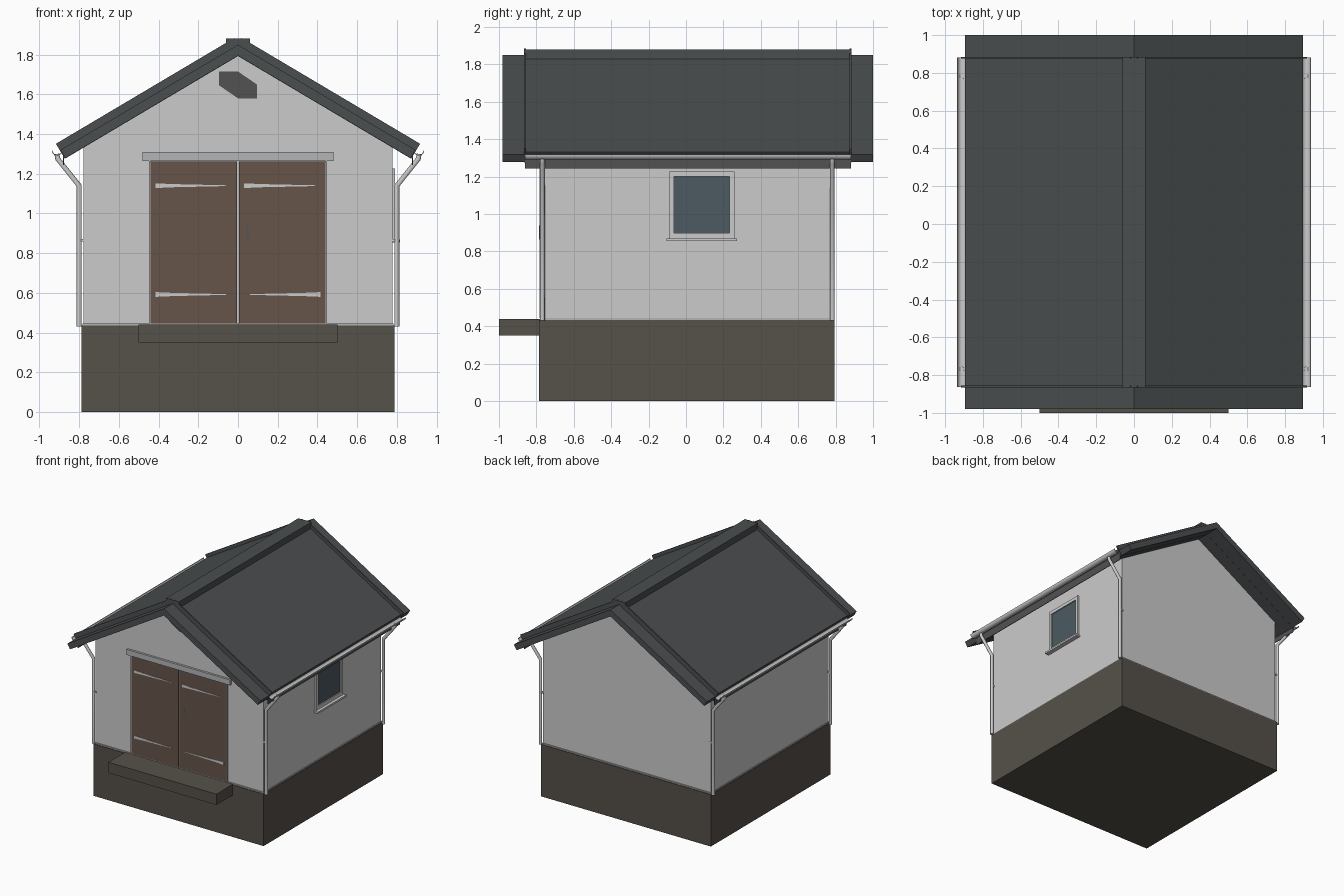
import bpy, bmesh, math
from mathutils import Vector

if "Cube" in bpy.data.objects:
    bpy.data.objects.remove(bpy.data.objects["Cube"])

SLOPE = 0.593
L = math.hypot(1, SLOPE)


def mat(name, c):
    m = bpy.data.materials.new(name)
    m.diffuse_color = (*c, 1)
    m.use_nodes = True
    m.node_tree.nodes["Principled BSDF"].inputs["Base Color"].default_value = m.diffuse_color
    return m


STONE = mat("stone", (0.092, 0.082, 0.067))
SLATE = mat("slate", (0.070, 0.077, 0.080))
DARK = mat("dark_grey", (0.085, 0.085, 0.088))
WOOD = mat("brown_wood", (0.135, 0.090, 0.068))
GLASS = mat("glass", (0.075, 0.100, 0.122))
TRIM = mat("trim", (0.45, 0.46, 0.47))


def finish(name, bm, m=None):
    bmesh.ops.recalc_face_normals(bm, faces=bm.faces)
    me = bpy.data.meshes.new(name)
    bm.to_mesh(me)
    bm.free()
    ob = bpy.data.objects.new(name, me)
    bpy.context.collection.objects.link(ob)
    if m:
        me.materials.append(m)
    return ob


def box(name, x, y, z, m=None):
    bm = bmesh.new()
    bmesh.ops.create_cube(bm, size=1)
    for v in bm.verts:
        v.co = [(a + b) / 2 + c * (b - a) for c, (a, b) in zip(v.co, (x, y, z))]
    return finish(name, bm, m)


def prism(name, pts, y0, y1, m=None):
    """Extrude an x-z outline along y."""
    bm = bmesh.new()
    f = bm.faces.new([bm.verts.new((x, y0, z)) for x, z in pts])
    r = bmesh.ops.extrude_face_region(bm, geom=[f])
    vs = [g for g in r["geom"] if isinstance(g, bmesh.types.BMVert)]
    bmesh.ops.translate(bm, verts=vs, vec=(0, y1 - y0, 0))
    # restore the starting cap if the extrusion consumed it
    bmesh.ops.holes_fill(bm, edges=[e for e in bm.edges if e.is_boundary], sides=0)
    return finish(name, bm, m)


def smooth(ob):
    bpy.ops.object.select_all(action='DESELECT')
    ob.select_set(True)
    bpy.context.view_layer.objects.active = ob
    bpy.ops.object.shade_smooth_by_angle(angle=math.radians(40))


def tube(name, pts, r, m=None, n=10):
    """Round pipe swept along points in an x-z plane."""
    bm = bmesh.new()
    pts = [Vector(p) for p in pts]
    rings = []
    for i, p in enumerate(pts):
        a = (p - pts[i - 1]).normalized() if i else (pts[1] - p).normalized()
        b = (pts[i + 1] - p).normalized() if i < len(pts) - 1 else a
        t = (a + b).normalized()
        side = Vector((0, 1, 0))
        up = t.cross(side) / max(t.dot(a), 0.5)
        rings.append([bm.verts.new(p + r * (math.cos(k * math.tau / n) * side
                                            + math.sin(k * math.tau / n) * up)) for k in range(n)])
    for r0, r1 in zip(rings, rings[1:]):
        for k in range(n):
            bm.faces.new((r0[k], r0[(k + 1) % n], r1[(k + 1) % n], r1[k]))
    bm.faces.new(rings[0])
    bm.faces.new(rings[-1])
    smooth(finish(name, bm, m))


# Plinth, damp course, walls and front step
box("plinth", (-0.787, 0.787), (-0.785, 0.795), (0, 0.435), STONE)
box("damp_course", (-0.782, 0.782), (-0.78, 0.79), (0.435, 0.445), TRIM)
prism("walls", [(-0.778, 0.445), (0.778, 0.445), (0.778, 1.37), (0, 1.82), (-0.778, 1.37)],
      -0.772, 0.782)
box("front_step", (-0.5, 0.5), (-1.0, -0.78), (0.35, 0.44), STONE)


# Roof: deck reaching the gable ends, thin covering, raised verge trims
def slab(name, s, x0, x1, apex, t, y0, y1, m):
    n = (t * SLOPE / L, t / L)
    top = [(x0, apex - SLOPE * x0), (x1, apex - SLOPE * x1)]
    low = [(max(x - n[0], 0), z - n[1] + SLOPE * min(x - n[0], 0)) for x, z in reversed(top)]
    prism(name, [(s * x, z) for x, z in top + low], y0, y1, m)


for s, side in ((1, "right"), (-1, "left")):
    slab("roof_deck_" + side, s, 0.0, 0.894, 1.85, 0.048, -0.98, 1.0, SLATE)
    slab("roof_covering_" + side, s, 0.0, 0.896, 1.864, 0.02, -0.855, 0.875, SLATE)
    for end, y in (("front", -0.865), ("back", 0.875)):
        slab(f"verge_trim_{end}_{side}", s, 0.018, 0.917, 1.895, 0.088, y, y + 0.01, SLATE)
    # Thin fascia sheet behind the gutter
    box("fascia_" + side, sorted((s * 0.876, s * 0.881)), (-0.862, 0.882), (1.243, 1.32), DARK)

    # Half-round gutter with wall thickness
    arc = [math.pi + k * math.pi / 10 for k in range(11)]
    cx, cz, r = 0.911, 1.318, 0.027
    outline = [(cx + r * math.cos(a), cz + r * math.sin(a)) for a in arc]
    outline += [(cx + (r - 0.004) * math.cos(a), cz + (r - 0.004) * math.sin(a))
                for a in reversed(arc)]
    smooth(prism("gutter_" + side, [(s * x, z) for x, z in outline], -0.862, 0.882))

    # Downpipes at each corner
    for y, end in ((-0.768, "front"), (0.782, "back")):
        tube(f"downpipe_{end}_{side}",
             [(s * 0.912, y, 1.30), (s * 0.908, y, 1.275), (s * 0.80, y, 1.14),
              (s * 0.80, y, 0.43)], 0.013)
        box(f"pipe_clip_{end}_{side}", sorted((s * 0.77, s * 0.80)),
            (y - 0.008, y + 0.008), (0.86, 0.872))

# Flat ridge cap
box("ridge_cap", (-0.06, 0.06), (-0.865, 0.885), (1.829, 1.88), SLATE)

# Double door with frame, lintel, strap hinges and handle
for s, side in ((1, "right"), (-1, "left")):
    box("door_leaf_" + side, sorted((s * 0.004, s * 0.440)), (-0.78, -0.765), (0.445, 1.262), WOOD)
    box("door_jamb_" + side, sorted((s * 0.440, s * 0.447)), (-0.783, -0.765), (0.445, 1.265), TRIM)
box("door_lintel", (-0.48, 0.48), (-0.79, -0.765), (1.265, 1.31), TRIM)
box("door_handle", (0.045, 0.052), (-0.785, -0.775), (0.865, 0.94), DARK)
for name, x0, x1, z in (("upper_left", -0.415, -0.06, 1.14), ("upper_right", 0.03, 0.39, 1.14),
                        ("lower_left", -0.415, -0.06, 0.592), ("lower_right", 0.415, 0.06, 0.592)):
    xm = x0 + (x1 - x0) * 0.25
    prism("strap_hinge_" + name, [(x0, z - 0.012), (xm, z - 0.008), (x1, z - 0.002),
                                  (x1, z + 0.002), (xm, z + 0.008), (x0, z + 0.012)],
          -0.784, -0.778)

# Gable vent
prism("gable_vent", [(-0.095, 1.715), (0, 1.715), (0.095, 1.65), (0.095, 1.58),
                     (0, 1.58), (-0.095, 1.645)], -0.776, -0.768, DARK)

# Right side window: pane, four frame bars, sill
box("window_pane", (0.765, 0.781), (-0.065, 0.232), (0.90, 1.20), GLASS)
for name, y, z in (("left", (-0.09, -0.065), (0.87, 1.227)), ("right", (0.232, 0.26), (0.87, 1.227)),
                   ("top", (-0.065, 0.232), (1.20, 1.227)), ("bottom", (-0.065, 0.232), (0.87, 0.90))):
    box("window_frame_" + name, (0.765, 0.79), y, z)
box("window_sill", (0.765, 0.815), (-0.105, 0.272), (0.855, 0.87))
